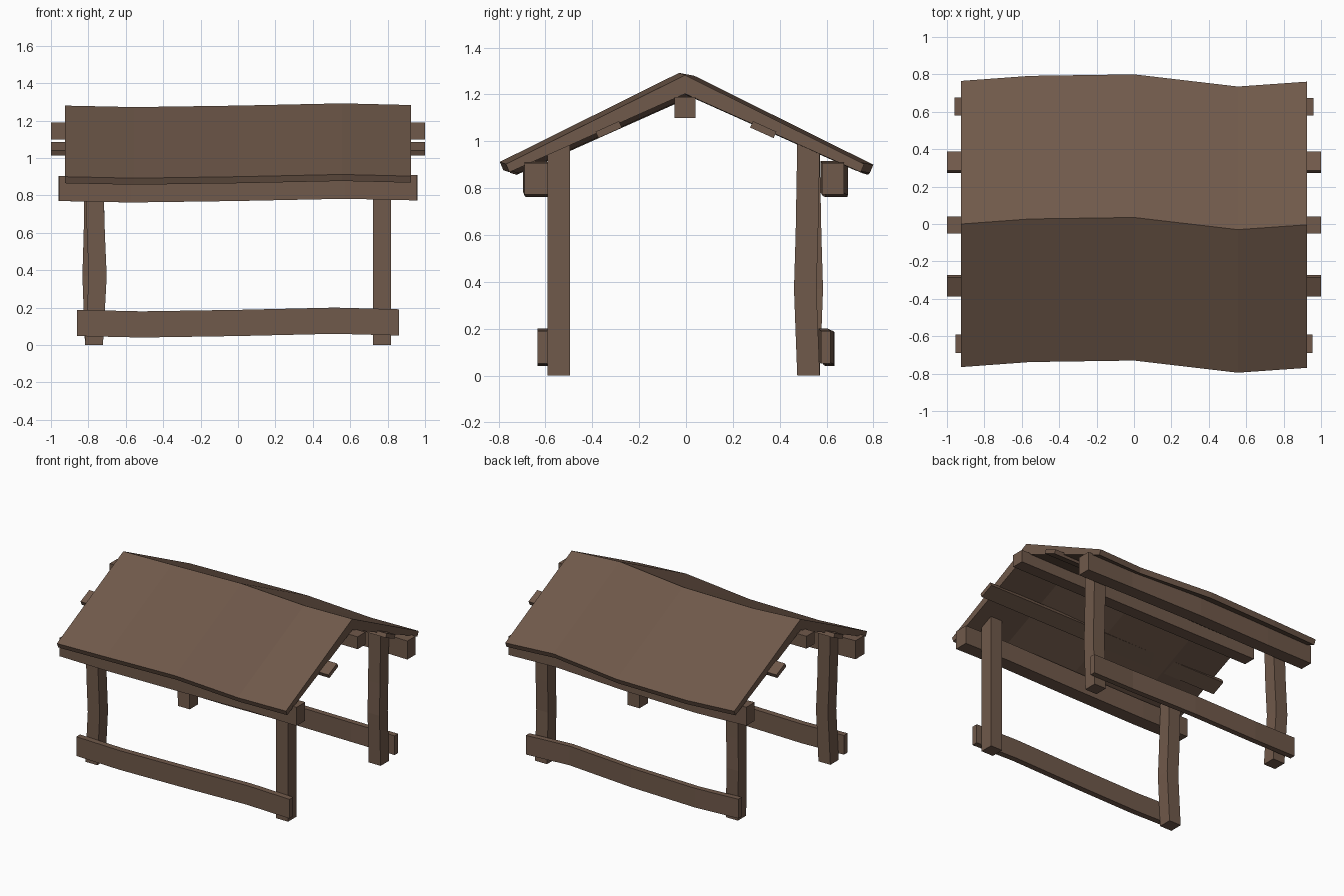
import bpy, bmesh, math

if "Cube" in bpy.data.objects:
    bpy.data.objects.remove(bpy.data.objects["Cube"])

wood = bpy.data.materials.new("brown wood")
wood.diffuse_color = (0.162, 0.100, 0.069, 1)
wood.use_nodes = True
wood.node_tree.nodes["Principled BSDF"].inputs["Base Color"].default_value = wood.diffuse_color


def loft(name, rings):
    """Skin a list of equal-sized rings and cap both ends."""
    bm = bmesh.new()
    rv = [[bm.verts.new(p) for p in ring] for ring in rings]
    n = len(rv[0])
    for a, b in zip(rv, rv[1:]):
        for i in range(n):
            j = (i + 1) % n
            bm.faces.new((a[i], a[j], b[j], b[i]))
    bm.faces.new(rv[0])
    bm.faces.new(rv[-1])
    bmesh.ops.recalc_face_normals(bm, faces=bm.faces)
    me = bpy.data.meshes.new(name)
    bm.to_mesh(me)
    bm.free()
    me.materials.append(wood)
    ob = bpy.data.objects.new(name, me)
    bpy.context.collection.objects.link(ob)
    return ob


def along_x(name, section, stations):
    """Sweep a (y, z) section along warped stations (x, dy, dz)."""
    return loft(name, [[(x, y + dy, z + dz) for y, z in section]
                       for x, dy, dz in stations])


def rect(y0, y1, z0, z1):
    return [(y0, z0), (y1, z0), (y1, z1), (y0, z1)]


def warp(half, dys, dzs):
    xs = (-half, -0.6 * half, 0, 0.6 * half, half)
    return list(zip(xs, dys, dzs))


SAG = (0, -0.008, 0, 0.012, 0.003)

# Warped gable roof, thinner at the eaves
roof = [(-0.765, 0.90), (0, 1.28), (0.765, 0.90),
        (0.750, 0.865), (0, 1.20), (-0.750, 0.865)]
along_x("roof", roof, warp(0.925, (0, 0.027, 0.035, -0.03, -0.004), SAG))

# Ridge beam and slanted purlin planks
along_x("ridge_beam", rect(-0.05, 0.04, 1.10, 1.19), [(-1, 0, 0), (1, 0, 0)])
a = math.atan(0.45)
for side, label in ((-1, "front"), (1, "back")):
    plank = []
    for u, v in ((-0.055, -0.015), (0.055, -0.015), (0.055, 0.015), (-0.055, 0.015)):
        plank.append((side * (0.33 + u * math.cos(a) + v * math.sin(a)),
                      1.05 - u * math.sin(a) + v * math.cos(a)))
    along_x(label + "_purlin", plank, [(-1, 0, 0), (1, 0, 0)])

# Eave beams
along_x("front_eave_beam", rect(-0.69, -0.59, 0.77, 0.905),
        warp(0.955, (0, 0.005, 0, -0.005, 0), SAG))
along_x("back_eave_beam", rect(0.58, 0.675, 0.77, 0.905),
        warp(0.96, (0, 0.014, 0.016, -0.006, 0), SAG))

# Low rails outside the posts
along_x("front_rail", rect(-0.635, -0.592, 0.048, 0.188),
        warp(0.86, (0, 0, 0, 0, 0), SAG))
along_x("back_rail", rect(0.577, 0.617, 0.048, 0.188),
        warp(0.86, (0.008, 0.018, 0.015, -0.012, 0), SAG))


# Crooked posts, tops cut to the roof slope
def post(name, x, y, bend_x, bend_y):
    h = 0.048
    rings = []
    for t, k in ((0, 0), (0.2, 0.55), (0.37, 1), (0.6, 0.5), (1, 0)):
        ring = []
        for sx, sy in ((-1, -1), (1, -1), (1, 1), (-1, 1)):
            py = y + sy * h + k * bend_y
            z = (1.205 - 0.44 * abs(py)) if t == 1 else t
            ring.append((x + sx * h + k * bend_x, py, z))
        rings.append(ring)
    loft(name, rings)


post("front_left_post", -0.77, -0.543, 0.02, 0.0)
post("front_right_post", 0.77, -0.543, 0.0, 0.0)
post("back_left_post", -0.77, 0.523, -0.014, 0.014)
post("back_right_post", 0.77, 0.523, 0.0, -0.014)
